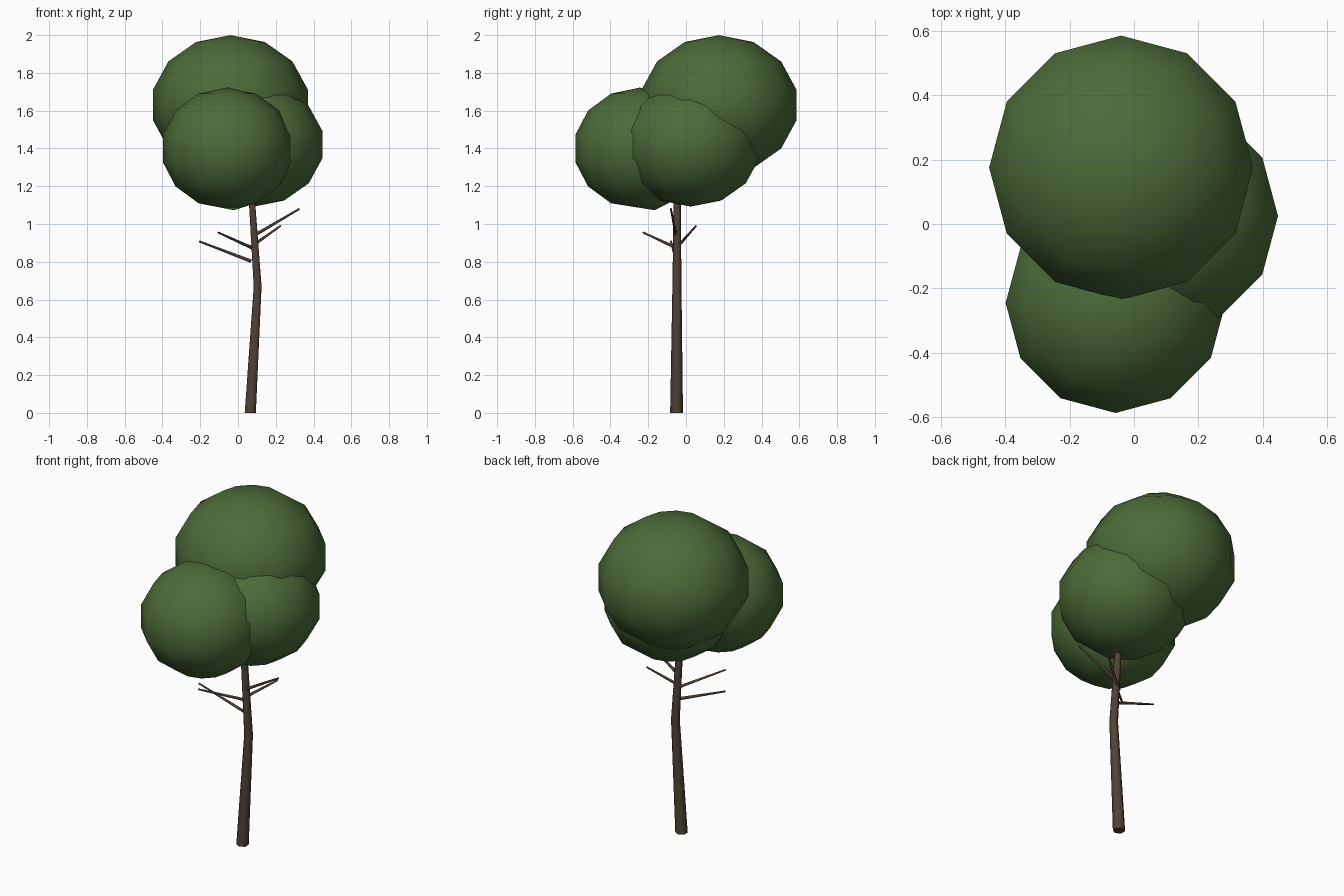
import bpy, bmesh, math
from mathutils import Vector

cube = bpy.data.objects.get("Cube")
if cube:
    bpy.data.objects.remove(cube, do_unlink=True)


def make_material(name, rgb):
    mat = bpy.data.materials.new(name)
    mat.use_nodes = True
    mat.diffuse_color = (*rgb, 1)
    mat.node_tree.nodes["Principled BSDF"].inputs["Base Color"].default_value = (*rgb, 1)
    return mat


leaf_green = make_material("leaf green", (0.072, 0.148, 0.04))
bark_brown = make_material("bark brown", (0.08, 0.055, 0.036))


def finish(bm, name, mat, smooth_angle):
    bmesh.ops.recalc_face_normals(bm, faces=bm.faces)
    mesh = bpy.data.meshes.new(name)
    bm.to_mesh(mesh)
    bm.free()
    mesh.materials.append(mat)
    obj = bpy.data.objects.new(name, mesh)
    bpy.context.collection.objects.link(obj)
    bpy.ops.object.select_all(action="DESELECT")
    obj.select_set(True)
    bpy.context.view_layer.objects.active = obj
    bpy.ops.object.shade_smooth_by_angle(angle=math.radians(smooth_angle))
    return obj


def tube(name, points, radii, axis, sides):
    """Tapered tube whose rings all face along one axis."""
    bm = bmesh.new()
    turn = Vector(axis).to_track_quat("Z", "Y")
    rings = []
    for point, radius in zip(points, radii):
        ring = []
        for i in range(sides):
            a = math.tau * i / sides
            offset = turn @ Vector((math.sin(a), math.cos(a), 0)) * radius
            ring.append(bm.verts.new(Vector(point) + offset))
        rings.append(ring)
    for low, high in zip(rings, rings[1:]):
        for i in range(sides):
            j = (i + 1) % sides
            bm.faces.new((low[i], low[j], high[j], high[i]))
    bm.faces.new(rings[0])
    bm.faces.new(rings[-1])
    return finish(bm, name, bark_brown, 62)


def leaf_ball(name, centre, width, height, pole_shift=(0, 0, 0)):
    """Flattened low-poly ball; the lowest point can be pushed sideways."""
    bm = bmesh.new()
    bmesh.ops.create_uvsphere(bm, u_segments=12, v_segments=7, radius=1)
    for v in bm.verts:
        v.co = Vector((v.co.x * width, v.co.y * width, v.co.z * height)) + Vector(centre)
    lowest = min(bm.verts, key=lambda v: v.co.z)
    lowest.co += Vector(pole_shift)
    return finish(bm, name, leaf_green, 60)


# Foliage
leaf_ball("top_foliage", (-0.04, 0.175, 1.63), 0.42, 0.37)
leaf_ball("front_foliage", (-0.057, -0.245, 1.4), 0.35, 0.322, (0.035, 0.08, -0.005))
leaf_ball("left_foliage", (0.083, 0.025, 1.42), 0.373, 0.328)

# Bent trunk
tube("trunk", [(0.065, -0.05, 0), (0.104, -0.048, 0.67), (0.062, -0.046, 1.3)],
     [0.034, 0.024, 0.017], (0, 0, 1), 6)

# Bare branches, each from the trunk to its tip
branches = {
    "lower_right_branch": ((0.07, -0.05, 0.803), (-0.205, -0.08, 0.908)),
    "front_right_branch": ((0.075, -0.05, 0.873), (-0.105, -0.227, 0.955)),
    "upper_left_branch": ((0.07, -0.05, 0.93), (0.325, -0.08, 1.08)),
    "back_left_branch": ((0.07, -0.045, 0.88), (0.225, 0.053, 0.99)),
}
for name, (start, tip) in branches.items():
    tube(name, [start, tip], [0.009, 0.005], Vector(tip) - Vector(start), 6)
